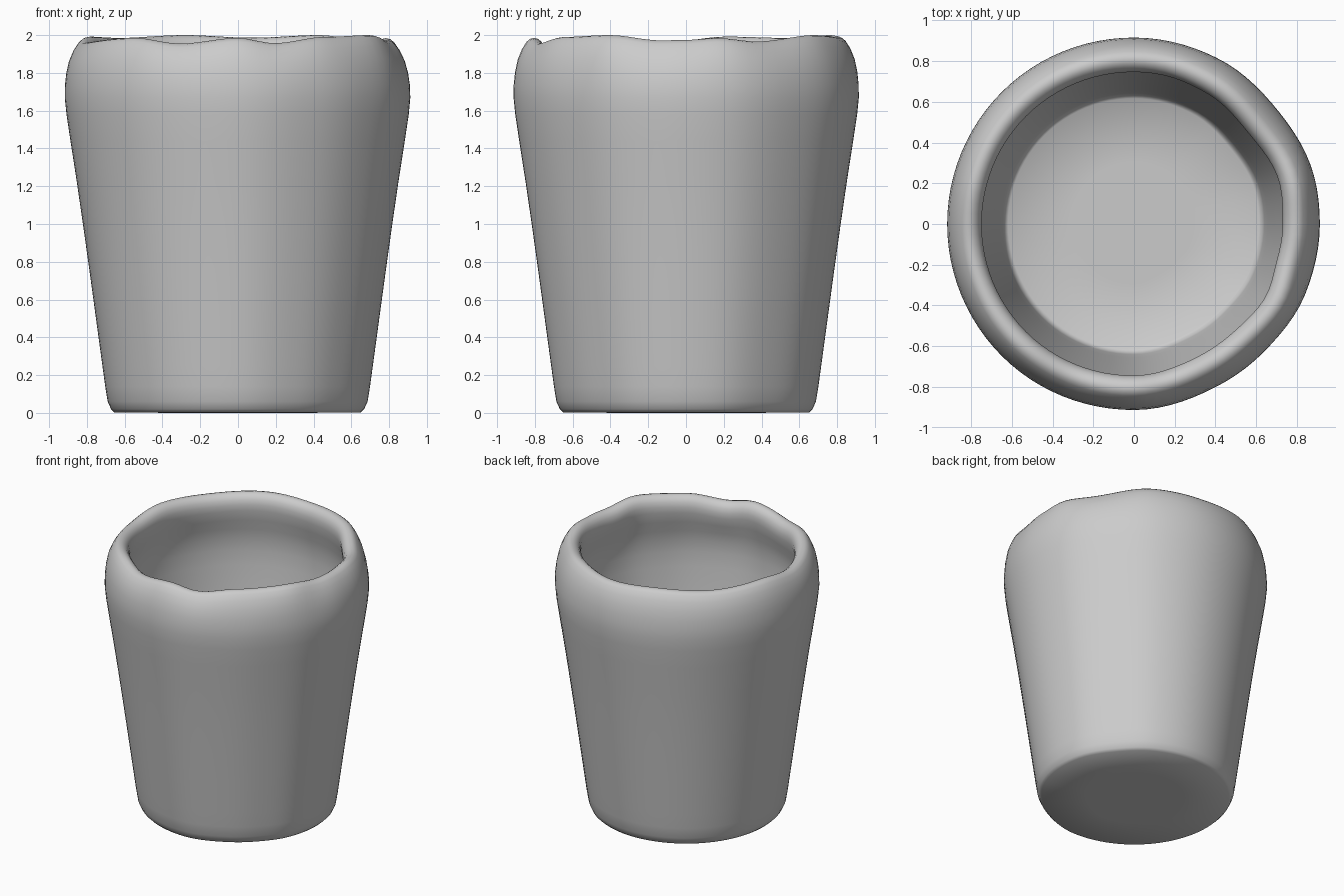
import bpy, bmesh
from math import sin, cos, radians

SEG = 96


def around(keys, deg):
    """Smooth periodic interpolation of (angle, value) pairs."""
    pts = keys + [(keys[0][0] + 360, keys[0][1])]
    for (a, va), (b, vb) in zip(pts, pts[1:]):
        if a <= deg <= b:
            t = (deg - a) / (b - a)
            return va + (vb - va) * t * t * (3 - 2 * t)
    return keys[0][1]


# Hand-formed irregularities: wall radius, lip radius, lip height
WALL = [(0, -.004), (15, -.002), (40, -.017), (62, -.006), (90, -.002), (135, 0),
        (225, 0), (270, -.004), (298, -.022), (316, -.022), (338, -.008)]
LIP = [(0, -.014), (18, -.004), (38, -.014), (58, -.008), (80, 0), (180, 0),
       (265, 0), (292, -.004), (310, -.006), (328, .002), (346, -.018)]
TOP = [(0, -.026), (12, -.016), (28, -.034), (58, 0), (85, -.014), (110, 0),
       (140, -.015), (165, -.008), (188, -.04), (228, -.015), (248, -.045),
       (270, -.015), (284, -.043), (305, -.01), (330, 0), (350, -.028)]

# Profile (radius, height, lip influence): outside up, over the lip, inside down
PROFILE = [(.35, 0, 0), (.655, .003, 0), (.672, .02, 0), (.69, .06, 0), (.703, .14, 0),
           (.718, .25, 0), (.752, .5, 0), (.786, .75, 0), (.821, 1.0, 0),
           (.853, 1.22, 0), (.887, 1.44, 0), (.908, 1.58, 0), (.917, 1.67, .05),
           (.916, 1.74, .15), (.909, 1.81, .35), (.895, 1.88, .6), (.872, 1.94, .85),
           (.848, 1.98, 1), (.83, 1.995, 1), (.81, 2.0, 1), (.79, 1.996, 1),
           (.771, 1.982, 1), (.756, 1.96, 1), (.748, 1.925, 1), (.749, 1.88, .9),
           (.765, 1.8, .6), (.787, 1.72, .3), (.801, 1.64, .1), (.806, 1.55, 0),
           (.80, 1.44, 0), (.779, 1.22, 0), (.752, 1.0, 0), (.72, .75, 0),
           (.69, .5, 0), (.66, .25, 0), (.644, .12, 0), (.635, .08, 0),
           (.618, .065, 0), (.3, .065, 0)]

bm = bmesh.new()
rings = []
for r, z, w in PROFILE:
    ring = []
    for i in range(SEG):
        deg = 360 * i / SEG
        a = radians(deg)
        rr = r + around(WALL, deg) + w * around(LIP, deg)
        ring.append(bm.verts.new((rr * cos(a), rr * sin(a), z + w * around(TOP, deg))))
    rings.append(ring)
for lo, hi in zip(rings, rings[1:]):
    for i in range(SEG):
        j = (i + 1) % SEG
        bm.faces.new((lo[i], lo[j], hi[j], hi[i]))

# Close underside and inner floor with fans
for ring, z in ((rings[0], 0), (rings[-1], .065)):
    c = bm.verts.new((0, 0, z))
    for i in range(SEG):
        bm.faces.new((ring[i], ring[(i + 1) % SEG], c))
bmesh.ops.recalc_face_normals(bm, faces=bm.faces)

mesh = bpy.data.meshes.new("cup")
bm.to_mesh(mesh)
bm.free()
cup = bpy.data.objects.new("cup", mesh)
bpy.context.collection.objects.link(cup)
bpy.context.view_layer.objects.active = cup
cup.select_set(True)
bpy.ops.object.shade_smooth_by_angle(angle=radians(45))
